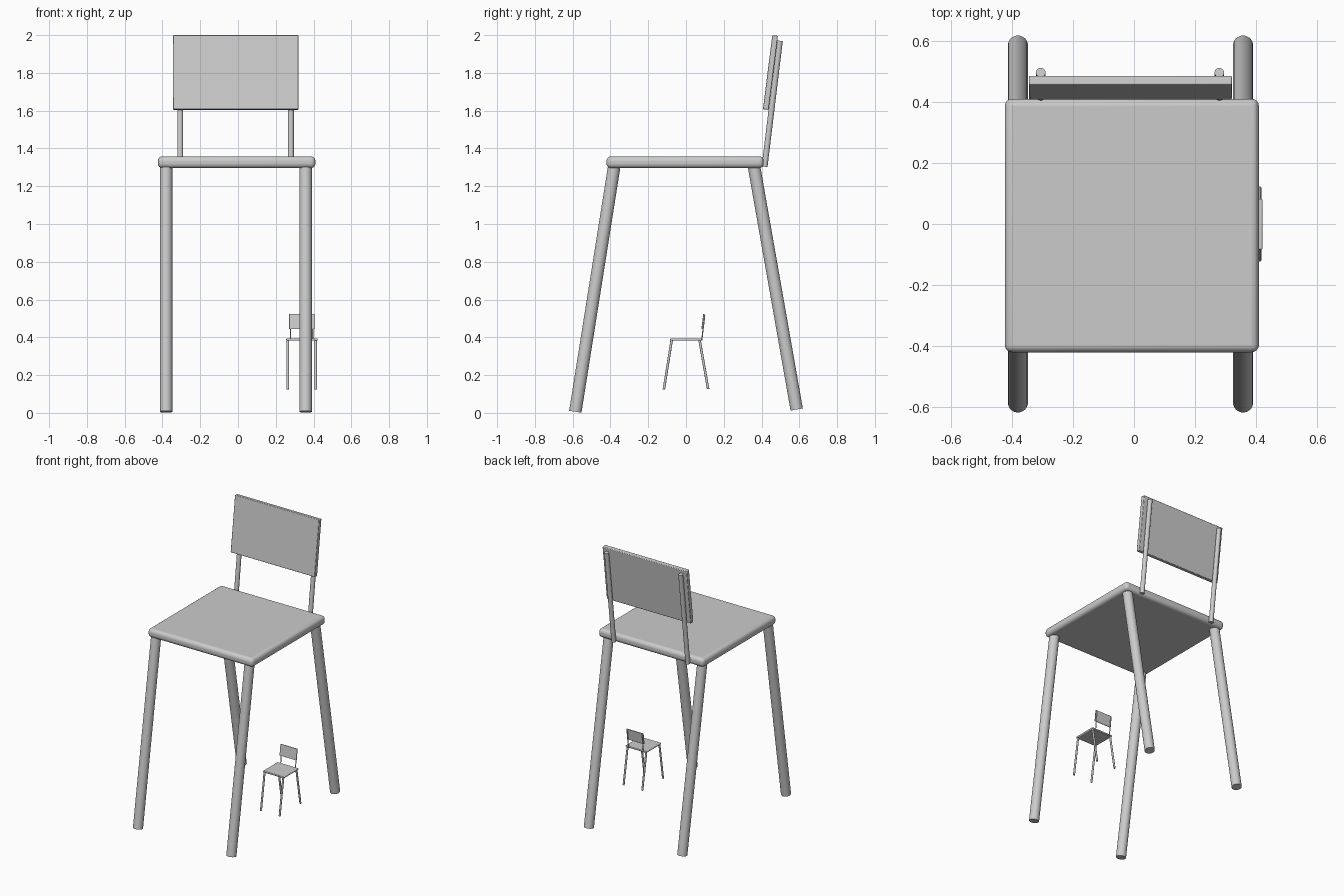
import bpy
import math
from mathutils import Vector

if "Cube" in bpy.data.objects:
    bpy.data.objects.remove(bpy.data.objects["Cube"])


def build_chair(prefix, scale, offset):
    """One chair, scaled about the origin and moved by offset."""
    offset = Vector(offset)

    def place(p):
        return Vector(p) * scale + offset

    def rod(name, a, b, radius):
        a, b = place(a), place(b)
        axis = b - a
        bpy.ops.mesh.primitive_cylinder_add(
            vertices=32, radius=radius * scale, depth=axis.length, location=(a + b) / 2,
            rotation=axis.to_track_quat('Z', 'Y').to_euler())
        bpy.context.object.name = prefix + name
        bpy.ops.object.shade_smooth_by_angle()

    def slab(name, size, centre, tilt, bevel, segments):
        bpy.ops.mesh.primitive_cube_add(size=1, location=place(centre), rotation=(tilt, 0, 0))
        ob = bpy.context.object
        ob.name = prefix + name
        ob.scale = Vector(size) * scale
        bpy.ops.object.transform_apply(location=False, rotation=False, scale=True)
        mod = ob.modifiers.new("rounded_edges", 'BEVEL')
        mod.width = bevel * scale
        mod.segments = segments
        bpy.ops.object.shade_smooth_by_angle()

    # Seat
    slab("seat", (0.834, 0.832, 0.062), (-0.007, -0.005, 1.327), 0, 0.024, 4)

    # Splayed legs
    for side, x in (("left", -0.381), ("right", 0.358)):
        rod("front_leg_" + side, (x, -0.586, 0.006), (x, -0.38, 1.305), 0.033)
        rod("back_leg_" + side, (x, 0.586, 0.018), (x, 0.36, 1.305), 0.033)

    # Backrest posts
    for side, x in (("left", -0.306), ("right", 0.28)):
        rod("back_post_" + side, (x, 0.416, 1.303), (x, 0.497, 1.97), 0.0155)

    # Backrest panel
    slab("backrest", (0.666, 0.03, 0.395), (-0.012, 0.447, 1.802), -math.radians(7.2), 0.004, 2)


# Large chair, and the miniature copy floating by its right side
build_chair("", 1.0, (0, 0, 0))
build_chair("small_", 0.2, (0.34, 0, 0.123))
